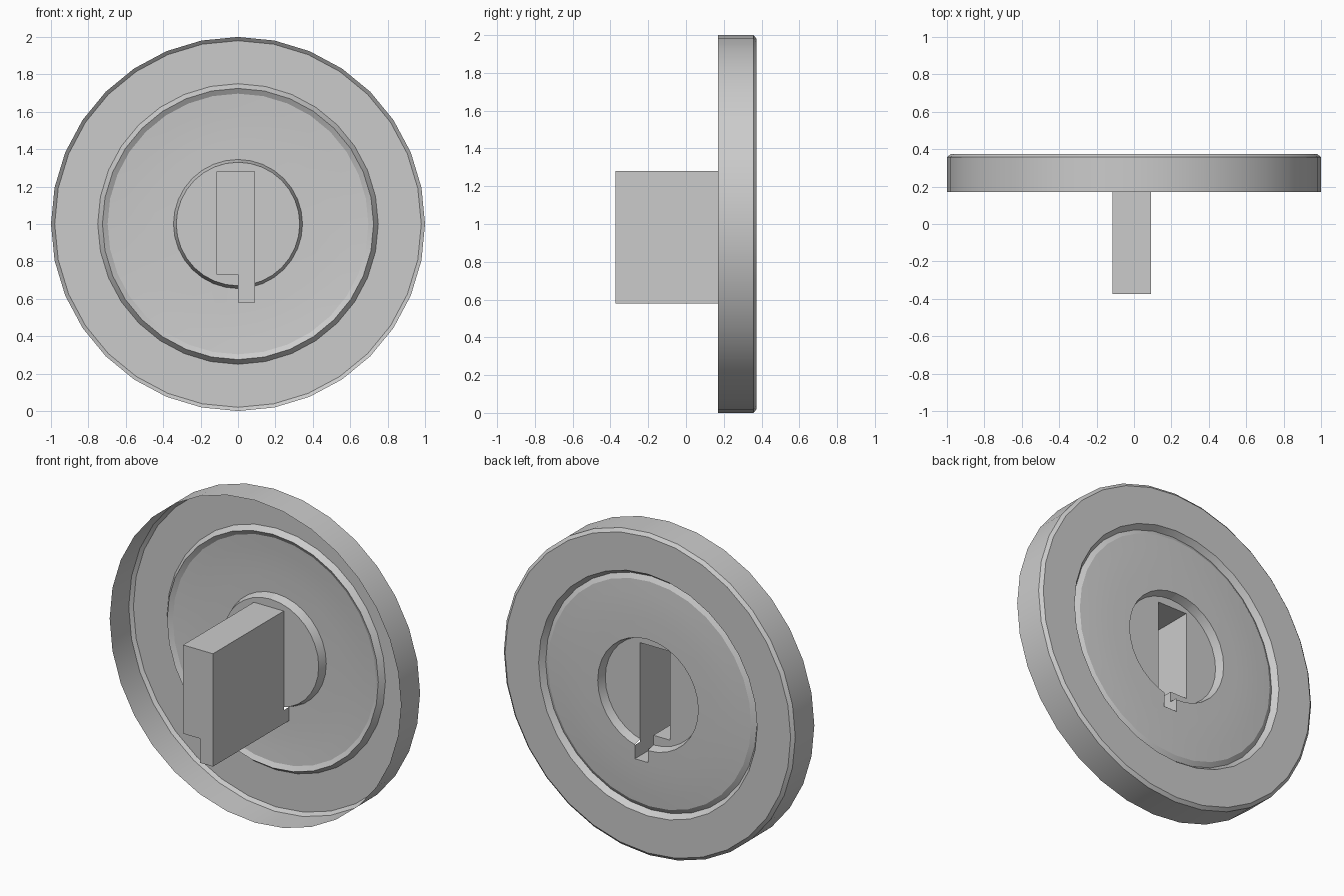
import bpy, bmesh
from math import cos, sin, pi

if "Cube" in bpy.data.objects:
    bpy.data.objects.remove(bpy.data.objects["Cube"])

SIDES = 32
CENTRE_Z = 1.0
FRONT, RIM_FRONT, HUB_Y, BACK = -0.374, 0.17, 0.32, 0.374
LEFT, STEP, RIGHT = -0.115, 0.0, 0.09
TOP, NOTCH, BOTTOM = 1.28, 0.73, 0.58

grey = bpy.data.materials.new("plain grey")
grey.use_nodes = True
colour = (0.6, 0.6, 0.6, 1)
grey.diffuse_color = colour
grey.node_tree.nodes["Principled BSDF"].inputs["Base Color"].default_value = colour


def finish(bm, name):
    mesh = bpy.data.meshes.new(name)
    bm.to_mesh(mesh)
    bm.free()
    mesh.materials.append(grey)
    obj = bpy.data.objects.new(name, mesh)
    bpy.context.collection.objects.link(obj)
    bpy.ops.object.select_all(action="DESELECT")
    obj.select_set(True)
    bpy.context.view_layer.objects.active = obj
    bpy.ops.object.shade_smooth_by_angle(angle=pi / 9)
    return obj


def ribbon(bm, path, y0, y1, closed):
    """Walls along an x-z path, from depth y0 to depth y1."""
    near = [bm.verts.new((x, y0, z)) for x, z in path]
    far = [bm.verts.new((x, y1, z)) for x, z in path]
    for i in range(len(path) if closed else len(path) - 1):
        j = (i + 1) % len(path)
        bm.faces.new((near[i], far[i], far[j], near[j]))
    return near


def in_slot(p):
    return (LEFT < p.x < RIGHT and NOTCH < p.z < TOP) or \
           (STEP < p.x < RIGHT and BOTTOM < p.z < TOP)


# Round pan, open at the front: rim, back ring, groove, dome and hub recess
profile = [(1.0, RIM_FRONT), (1.0, 0.357), (0.98, BACK), (0.75, BACK),
           (0.725, 0.34), (0.697, 0.357), (0.62, 0.363), (0.54, 0.368),
           (0.45, 0.371), (0.345, 0.373), (0.33, HUB_Y)]
bm = bmesh.new()
rings = [[bm.verts.new((r * cos(2 * pi * i / SIDES), y,
                        CENTRE_Z + r * sin(2 * pi * i / SIDES)))
          for i in range(SIDES)] for r, y in profile]
for a, b in zip(rings, rings[1:]):
    for i in range(SIDES):
        j = (i + 1) % SIDES
        bm.faces.new((a[i], b[i], b[j], a[j]))
bm.faces.new(rings[-1][::-1])

# Slot through the hub, cut along the box outline
cuts = [((x, 0, 0), (1, 0, 0)) for x in (LEFT, STEP, RIGHT)]
cuts += [((0, 0, z), (0, 0, 1)) for z in (BOTTOM, NOTCH, TOP)]
for point, normal in cuts:
    faces = [f for f in bm.faces
             if all((v.co.x ** 2 + (v.co.z - CENTRE_Z) ** 2) < 0.21 for v in f.verts)]
    geom = set(faces)
    for f in faces:
        geom.update(f.edges)
        geom.update(f.verts)
    bmesh.ops.bisect_plane(bm, geom=list(geom), plane_co=point, plane_no=normal)
slot = [f for f in bm.faces if f.calc_center_median().y > 0.3
        and in_slot(f.calc_center_median())]
bmesh.ops.delete(bm, geom=slot, context="FACES")
finish(bm, "round_pan")

# Hollow box with a lower tab, open at the back
outline = [(STEP, BOTTOM), (RIGHT, BOTTOM), (RIGHT, TOP),
           (LEFT, TOP), (LEFT, NOTCH), (STEP, NOTCH)]
bm = bmesh.new()
bm.faces.new(ribbon(bm, outline, FRONT, HUB_Y, True))
hub_edge = 0.665
ribbon(bm, [(STEP, hub_edge), (STEP, BOTTOM), (RIGHT, BOTTOM), (RIGHT, hub_edge)],
       HUB_Y, 0.372, False)
bmesh.ops.remove_doubles(bm, verts=bm.verts, dist=0.0001)
finish(bm, "centre_box")
